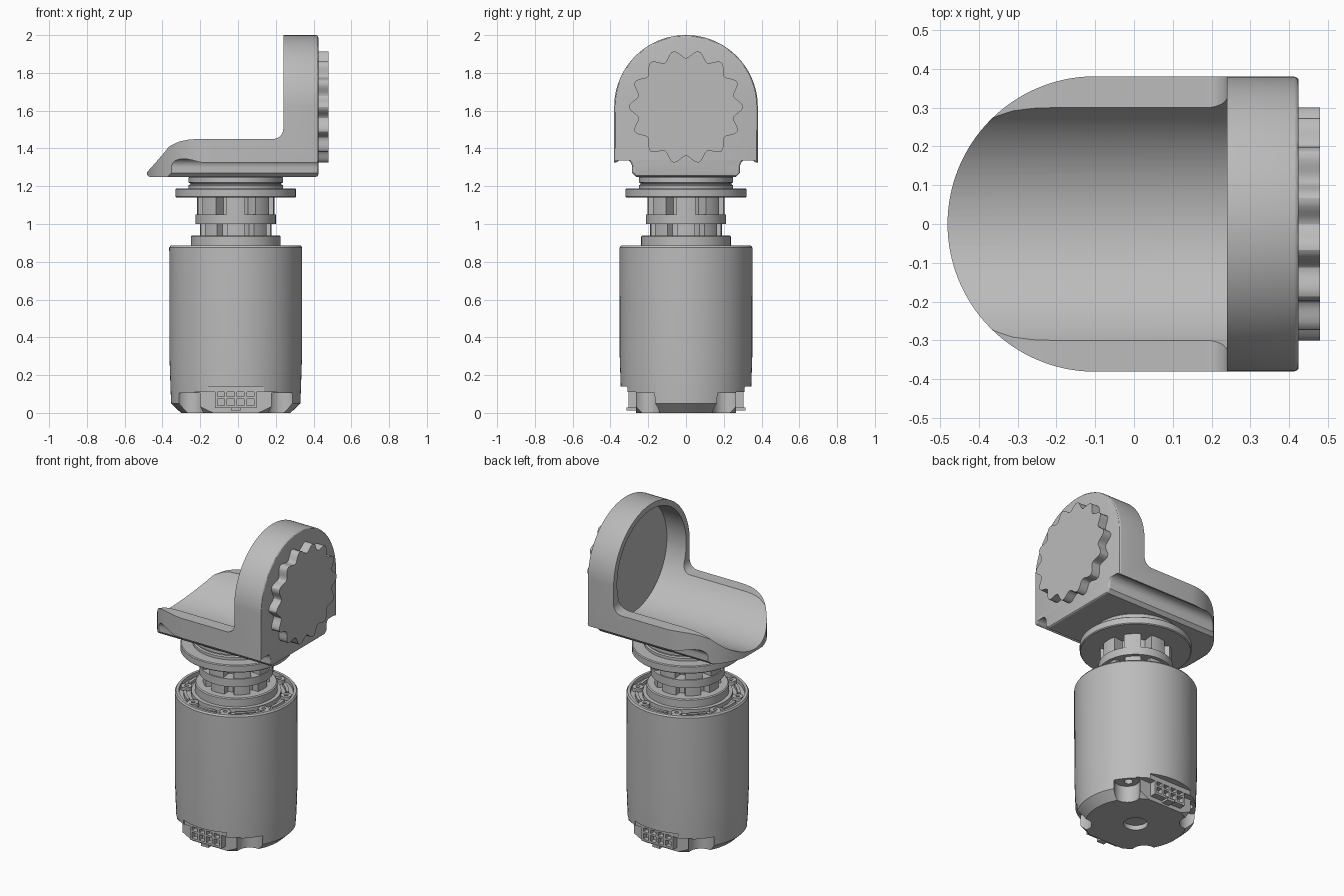
import bpy, bmesh, math
from mathutils import Matrix, Vector

cube = bpy.data.objects.get("Cube")
if cube:
    bpy.data.objects.remove(cube, do_unlink=True)

AXIS_X = -0.012                      # vertical axis of the motor
BORE_Z = 1.62                        # height of the trough axis
grey = bpy.data.materials.new("machined_grey")
grey.use_nodes = True
grey.diffuse_color = (0.5, 0.5, 0.5, 1)
grey.node_tree.nodes["Principled BSDF"].inputs["Base Color"].default_value = (0.5, 0.5, 0.5, 1)


def finish(bm, name):
    bmesh.ops.recalc_face_normals(bm, faces=bm.faces)
    mesh = bpy.data.meshes.new(name)
    bm.to_mesh(mesh)
    bm.free()
    mesh.materials.append(grey)
    obj = bpy.data.objects.new(name, mesh)
    bpy.context.collection.objects.link(obj)
    return obj


def prism(name, pts, axis, lo, hi, bevel=0):
    """Extrude a flat outline along one axis, optionally rounding the far rim."""
    place = {"X": lambda u, v, w: (w, u, v),
             "Y": lambda u, v, w: (u, w, v),
             "Z": lambda u, v, w: (u, v, w)}[axis]
    bm = bmesh.new()
    face = bm.faces.new([bm.verts.new(place(u, v, lo)) for u, v in pts])
    new = bmesh.ops.extrude_face_region(bm, geom=[face])["geom"]
    top = [g for g in new if isinstance(g, bmesh.types.BMVert)]
    bmesh.ops.translate(bm, verts=top, vec=Vector(place(0, 0, hi - lo)))
    if bevel:
        rim = [e for e in bm.edges if all(v in top for v in e.verts)]
        bmesh.ops.bevel(bm, geom=rim, offset=bevel, segments=3, profile=0.5, affect="EDGES")
    return finish(bm, name)


def box(name, x, y, z):
    return prism(name, [(x[0], y[0]), (x[1], y[0]), (x[1], y[1]), (x[0], y[1])], "Z", *z)


def lathe(name, profile, centre=(AXIS_X, 0), steps=72):
    """Spin a closed (radius, height) profile around a vertical axis."""
    bm = bmesh.new()
    verts = [bm.verts.new((r, 0, z)) for r, z in profile]
    edges = [bm.edges.new((a, b)) for a, b in zip(verts, verts[1:])]
    if profile[0][0] > 0:
        edges.append(bm.edges.new((verts[-1], verts[0])))
    bmesh.ops.spin(bm, geom=verts + edges, axis=(0, 0, 1), cent=(0, 0, 0),
                   angle=math.tau, steps=steps, use_merge=False)
    bmesh.ops.remove_doubles(bm, verts=bm.verts, dist=1e-5)
    bmesh.ops.translate(bm, verts=bm.verts, vec=(*centre, 0))
    return finish(bm, name)


def disc(name, r, lo, hi, centre=(AXIS_X, 0), steps=72):
    return lathe(name, [(0, lo), (r, lo), (r, hi), (0, hi)], centre, steps)


def arc(cx, cy, r, a0, a1, n):
    angles = [math.radians(a0 + (a1 - a0) * i / n) for i in range(n + 1)]
    return [(cx + r * math.cos(a), cy + r * math.sin(a)) for a in angles]


def boolean(obj, cutter, operation="DIFFERENCE"):
    mod = obj.modifiers.new("cut", "BOOLEAN")
    mod.operation, mod.object, mod.solver = operation, cutter, "EXACT"
    cutter.hide_render = True
    bpy.context.view_layer.objects.active = obj
    bpy.ops.object.modifier_apply(modifier="cut")
    bpy.data.objects.remove(cutter, do_unlink=True)


def castle(name, core, tip, lo, hi, count=8, half=14):
    """Ring of upright posts around a core."""
    pts = []
    for i in range(count):
        a, step = i * 360 / count, 360 / count
        pts += arc(AXIS_X, 0, tip, a - half, a + half, 5)
        pts += arc(AXIS_X, 0, core, a + half + 3, a + step - half - 3, 3)
    return prism(name, pts, "Z", lo, hi)


# Cradle: arched section with grooved lower edges, trimmed by plan and side outlines
half = (arc(0, BORE_Z, 0.38, 90, 0, 40) + [(0.38, 1.325), (0.372, 1.325)]
        + arc(0.33, 1.3, 0.045, 40, 180, 14) + [(0.285, 1.27), (0.265, 1.25)])
section = half + [(-y, z) for y, z in reversed(half[1:])]
cradle = prism("cradle", section, "X", -0.6, 0.425, bevel=0.012)
plan = arc(-0.1, 0, 0.381, 90, 270, 64) + [(0.6, -0.381), (0.6, 0.381)]
boolean(cradle, prism("plan_trim", plan, "Z", 1, 2.2), "INTERSECT")
side = ([(-0.455, 1.24), (-0.49, 1.265), (-0.44, 1.34), (-0.4, 1.382), (-0.36, 1.413),
         (-0.31, 1.437), (-0.26, 1.447), (-0.21, 1.45)]
        + arc(0.185, 1.505, 0.055, -90, 0, 10) + [(0.24, 2.1), (0.6, 2.1), (0.6, 1.24)])
boolean(cradle, prism("side_trim", side, "Y", -0.6, 0.6), "INTERSECT")
boolean(cradle, prism("trough_cutter", arc(0, BORE_Z, 0.345, 0, 357, 119), "X", -0.8, 0.375))

# Scalloped output knob on the upright
lobes = []
for i in range(168):
    a = math.tau * i / 168
    r = 0.28 - 0.021 * math.cos(14 * a)
    lobes.append((r * math.sin(a), BORE_Z + r * math.cos(a)))
prism("scalloped_knob", lobes, "X", 0.42, 0.48)

# Neck: turned plates and castellated couplings
lathe("turntable", [(0, 1.185), (0.25, 1.185), (0.25, 1.205), (0.24, 1.21), (0.24, 1.215),
                    (0.25, 1.22), (0.25, 1.245), (0.245, 1.252), (0, 1.252)])
lathe("flange", [(0, 1.14), (0.315, 1.14), (0.32, 1.145), (0.32, 1.183), (0.315, 1.188), (0, 1.188)])
castle("upper_coupling", 0.14, 0.205, 1.045, 1.142)
disc("coupling_ring", 0.212, 1.0, 1.05)
castle("lower_coupling", 0.15, 0.19, 0.935, 1.003)

# Motor housing with lipped, grooved top and hollow underside
housing = lathe("motor_housing", [
    (0, 0.03), (0.07, 0.03), (0.07, 0), (0.29, 0), (0.342, 0.05), (0.345, 0.12), (0.351, 0.3),
    (0.352, 0.875), (0.345, 0.885), (0.328, 0.885), (0.328, 0.86), (0.258, 0.86),
    (0.258, 0.885), (0.237, 0.887), (0.237, 0.935), (0.23, 0.94), (0.2, 0.94), (0, 0.94)])
for s in (-1, 1):
    y = sorted((s * 0.265, s * 0.5))
    boolean(housing, box("slab_cutter", (AXIS_X - 0.5, AXIS_X + 0.5), y, (-0.1, 0.11)))
    y = sorted((s * 0.305, s * 0.5))
    boolean(housing, box("rim_cutter", (AXIS_X - 0.15, AXIS_X + 0.15), y, (-0.1, 0.14)))
    for t in (-1, 1):
        boolean(housing, disc("pocket_cutter", 0.075, -0.1, 0.105, (AXIS_X + t * 0.245, s * 0.215), 32))
        boolean(housing, disc("screw_cutter", 0.025, 0.08, 0.14, (AXIS_X + t * 0.225, s * 0.205), 16))

# Screw bosses and curved ribs in the top groove
for i in range(8):
    a = i * 45 + 22.5
    (cx, cy), = arc(AXIS_X, 0, 0.293, a, a, 1)[:1]
    lathe("screw_boss", [(0.012, 0.855), (0.032, 0.855), (0.032, 0.882), (0.012, 0.882)], (cx, cy), 20)
    rib = arc(AXIS_X, 0, 0.302, a + 11, a + 34, 8) + arc(AXIS_X, 0, 0.284, a + 34, a + 11, 8)
    prism("groove_rib", rib, "Z", 0.855, 0.878)

# Eight-pin sockets at the front and back
for name, s in (("front_socket", -1), ("back_socket", 1)):
    y = sorted((s * 0.2, s * 0.305))
    socket = box(name, (AXIS_X - 0.11, AXIS_X + 0.11), y, (0.025, 0.135))
    for col in range(4):
        for row in range(2):
            x = AXIS_X - 0.078 + col * 0.052
            z = 0.056 + row * 0.048
            y = sorted((s * 0.275, s * 0.35))
            boolean(socket, box("pin_cutter", (x - 0.019, x + 0.019), y, (z - 0.018, z + 0.018)))
    y = sorted((s * 0.25, s * 0.315))
    box(name + "_latch", (AXIS_X - 0.025, AXIS_X + 0.025), y, (0.012, 0.028))

# Smooth the turned surfaces while keeping edges sharp
bpy.ops.object.select_all(action="DESELECT")
for obj in bpy.context.scene.objects:
    if obj.type == "MESH" and grey.name in obj.data.materials:
        obj.select_set(True)
        bpy.context.view_layer.objects.active = obj
bpy.ops.object.shade_smooth_by_angle(angle=math.radians(30))
